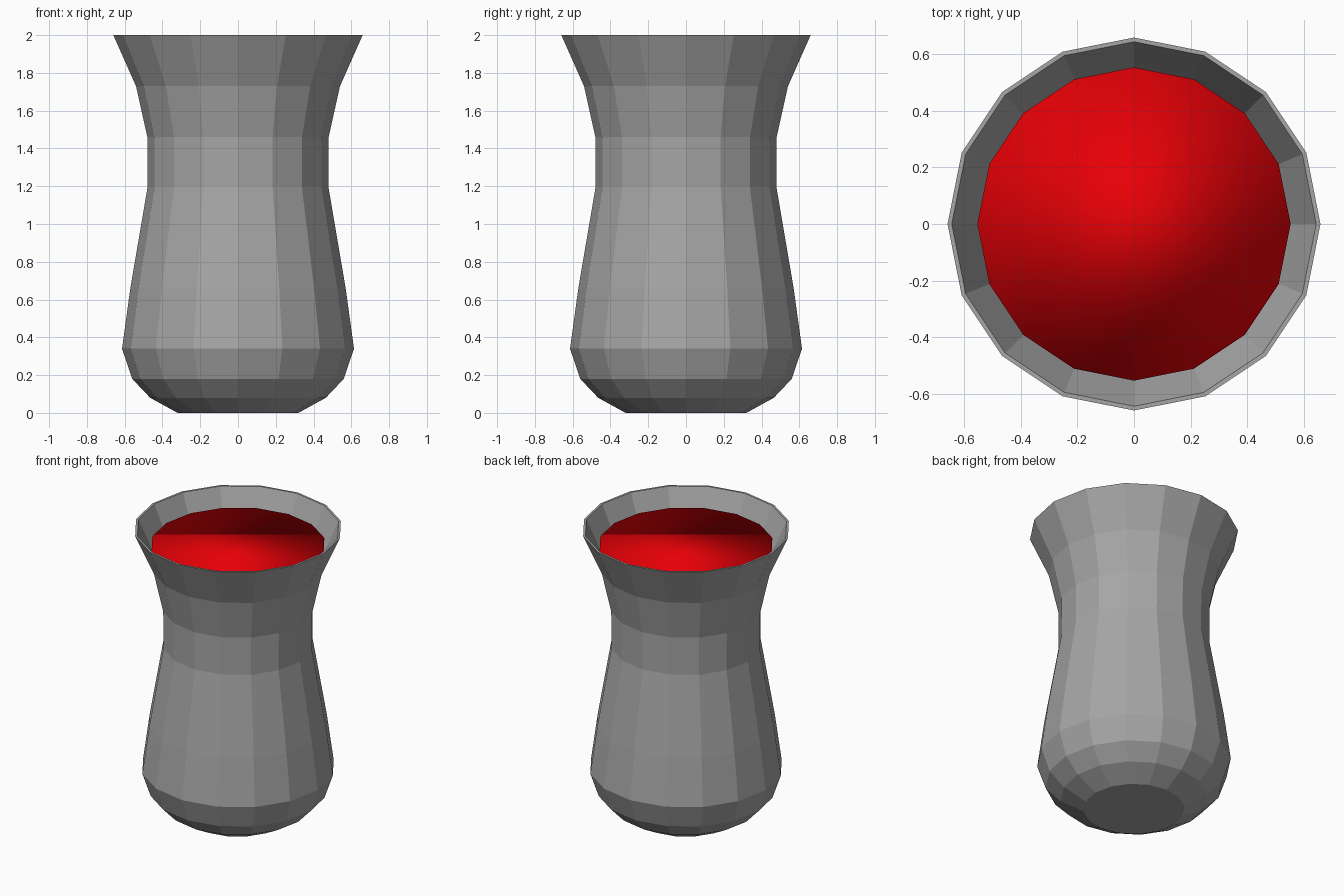
import bpy
import bmesh
from math import cos, sin, tau

if "Cube" in bpy.data.objects:
    bpy.data.objects.remove(bpy.data.objects["Cube"])

SIDES = 16
WALL = 0.015


def lathe(name, profile, color, smooth=False):
    """Revolve an (r, z) profile into a closed low-poly body, capping both ends."""
    bm = bmesh.new()
    rings = [[bm.verts.new((r * cos(tau * i / SIDES), r * sin(tau * i / SIDES), z))
              for i in range(SIDES)] for r, z in profile]
    for low, high in zip(rings, rings[1:]):
        for i in range(SIDES):
            j = (i + 1) % SIDES
            bm.faces.new((low[i], low[j], high[j], high[i]))
    bm.faces.new(rings[0][::-1])
    bm.faces.new(rings[-1])
    bmesh.ops.recalc_face_normals(bm, faces=bm.faces[:])
    for f in bm.faces:
        f.smooth = smooth
    mesh = bpy.data.meshes.new(name)
    bm.to_mesh(mesh)
    bm.free()
    mat = bpy.data.materials.new(name + "_color")
    mat.diffuse_color = color
    mat.use_nodes = True
    mat.node_tree.nodes["Principled BSDF"].inputs["Base Color"].default_value = mat.diffuse_color
    mesh.materials.append(mat)
    obj = bpy.data.objects.new(name, mesh)
    bpy.context.collection.objects.link(obj)
    return obj


outer = [(0.32, 0.0), (0.465, 0.08), (0.56, 0.18), (0.614, 0.34), (0.57, 0.66),
         (0.478, 1.2), (0.48, 1.46), (0.54, 1.73), (0.66, 2.0)]

# Vase: outer wall, thin rim, inner wall and inner floor in dark grey
inner = [(r - WALL, max(z, WALL)) for r, z in reversed(outer)]
lathe("vase", outer + inner, (0.38, 0.38, 0.38, 1))

# Liquid: a shrunken copy of the vase body, smooth shaded, filling it to below the rim
SCALE = 0.84
lathe("liquid", [(r * SCALE, z * SCALE + 0.21) for r, z in outer],
      (0.8, 0.0, 0.002, 1), smooth=True)
